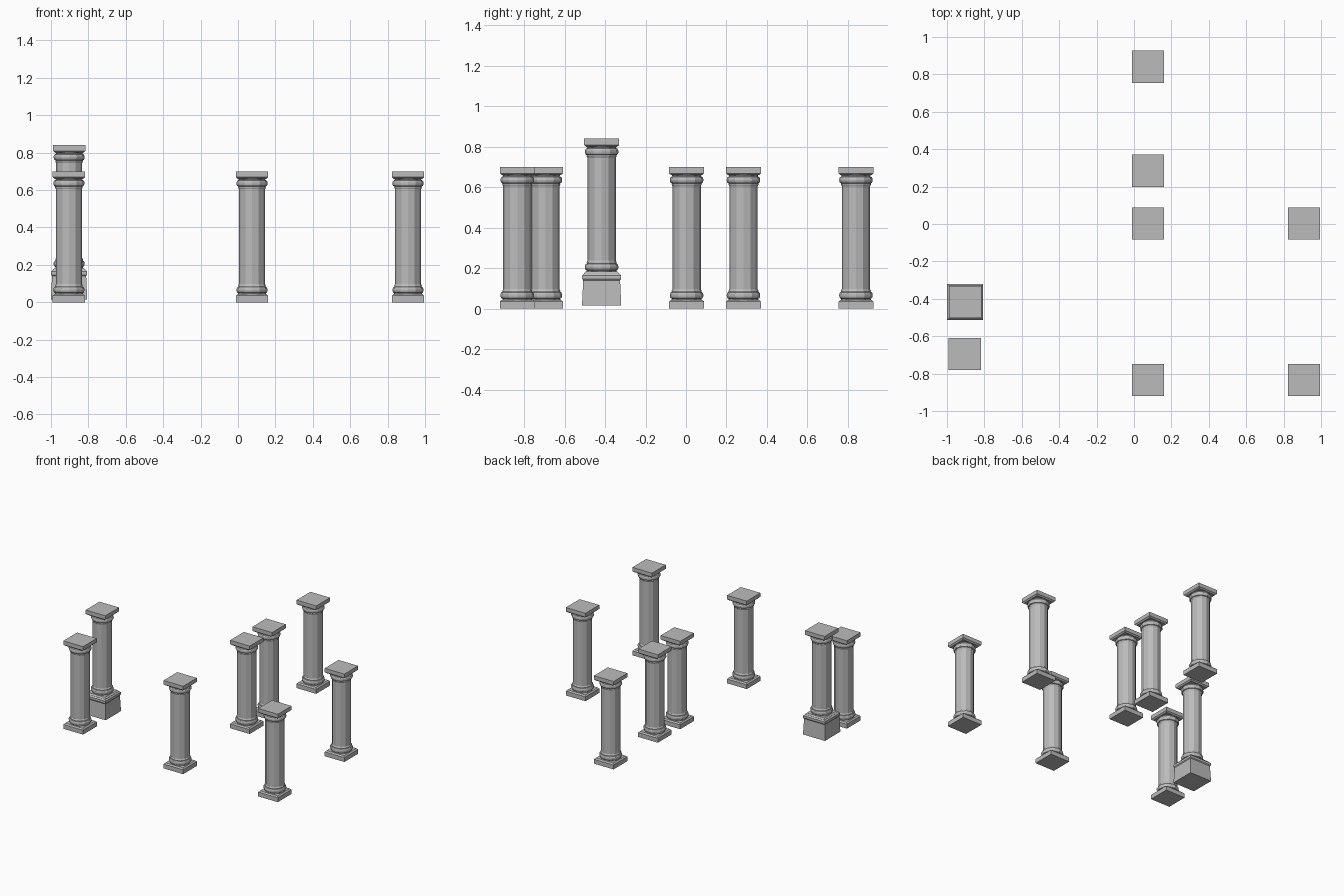
import bpy, bmesh
from math import cos, sin, pi

cube = bpy.data.objects.get("Cube")
if cube:
    bpy.data.objects.remove(cube, do_unlink=True)

stone = bpy.data.materials.new("grey stone")
stone.use_nodes = True
grey = (0.5, 0.5, 0.5, 1)
stone.diffuse_color = grey
stone.node_tree.nodes["Principled BSDF"].inputs["Base Color"].default_value = grey


def stack(bm, profile, sides, square=False):
    """Loft (radius, height) rings into a closed solid; square rings use half widths."""
    rings = []
    for r, z in profile:
        scale, turn = (2 ** 0.5, pi / 4) if square else (1, 0)
        rings.append([bm.verts.new((r * scale * cos(turn + 2 * pi * i / sides),
                                    r * scale * sin(turn + 2 * pi * i / sides), z))
                      for i in range(sides)])
    for low, high in zip(rings, rings[1:]):
        for i in range(sides):
            j = (i + 1) % sides
            bm.faces.new((low[i], low[j], high[j], high[i]))
    bm.faces.new(rings[0][::-1])
    bm.faces.new(rings[-1])


def make_mesh(name, solids):
    bm = bmesh.new()
    for profile, sides, square in solids:
        stack(bm, profile, sides, square)
    mesh = bpy.data.meshes.new(name)
    bm.to_mesh(mesh)
    bm.free()
    mesh.materials.append(stone)
    return mesh


def place(name, mesh, location):
    ob = bpy.data.objects.new(name, mesh)
    ob.location = location
    bpy.context.collection.objects.link(ob)


def torus(z, half, inner, outer, steps=6):
    """Rounded moulding outline bulging from inner to outer radius."""
    return [(inner + (outer - inner) * sin(pi * k / steps),
             z - half * cos(pi * k / steps)) for k in range(steps + 1)]


# Column: square plinth, round mouldings and shaft, square abacus
plinth = [(0.0865, 0), (0.0865, 0.035), (0.077, 0.044)]
round_part = ([(0.074, 0.04), (0.074, 0.049)] + torus(0.066, 0.017, 0.073, 0.083)
              + [(0.074, 0.088), (0.070, 0.097), (0.070, 0.605), (0.074, 0.614)]
              + torus(0.636, 0.017, 0.073, 0.083)
              + [(0.070, 0.655), (0.076, 0.664)])
abacus = [(0.076, 0.66), (0.0865, 0.669), (0.0865, 0.70)]
column = make_mesh("column", [(plinth, 4, True), (round_part, 12, False),
                              (abacus, 4, True)])

# Pedestal: flared block with a moulded cap
block = [(0.097, 0.015), (0.091, 0.143)]
cap = [(0.091, 0.14), (0.096, 0.147), (0.096, 0.165), (0.087, 0.174)]
pedestal = make_mesh("pedestal", [(block, 4, True), (cap, 4, True)])

# Standing columns
spots = {
    "back_column": (0.075, 0.84),
    "inner_back_column": (0.075, 0.284),
    "centre_column": (0.075, 0.003),
    "front_column": (0.075, -0.834),
    "left_column": (0.909, 0.003),
    "front_left_column": (0.909, -0.834),
    "front_right_column": (-0.904, -0.695),
}
for name, (x, y) in spots.items():
    place(name, column, (x, y, 0))

# Raised column on its pedestal
place("raised_column", column, (-0.903, -0.417, 0.14))
place("pedestal", pedestal, (-0.903, -0.417, 0))
